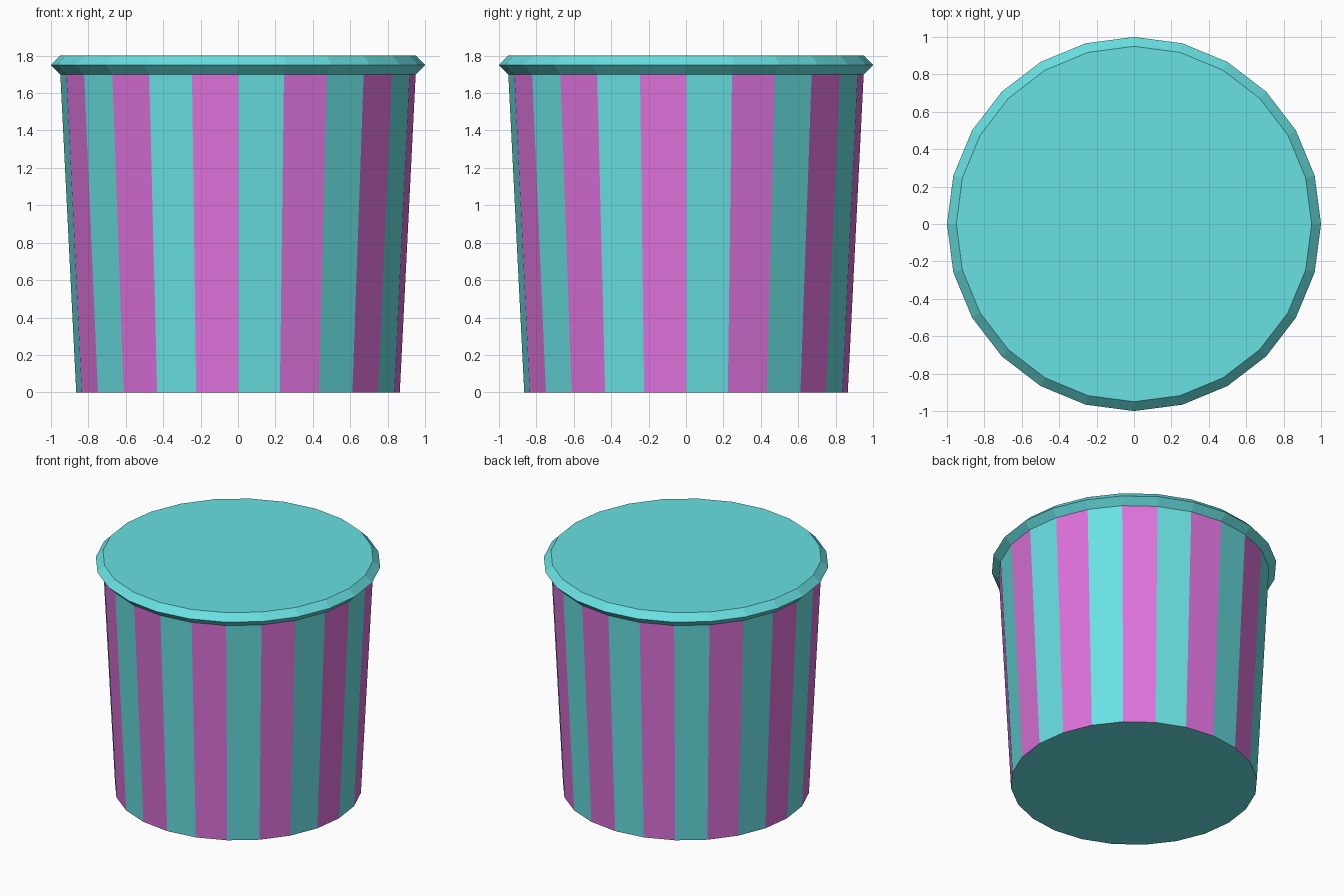
import bpy
import bmesh
from math import cos, sin, tau

if "Cube" in bpy.data.objects:
    bpy.data.objects.remove(bpy.data.objects["Cube"])

SIDES = 24


def material(name, color):
    mat = bpy.data.materials.new(name)
    mat.diffuse_color = (*color, 1)
    mat.use_nodes = True
    mat.node_tree.nodes["Principled BSDF"].inputs["Base Color"].default_value = mat.diffuse_color
    return mat


teal = material("teal", (0.14, 0.75, 0.76))
pink = material("pink", (0.73, 0.17, 0.71))


def lathe(name, profile, materials, cap_bottom=False, cap_top=False):
    """Revolve (radius, z) points; side faces cycle through the materials."""
    bm = bmesh.new()
    rings = [[bm.verts.new((r * cos(tau * i / SIDES), r * sin(tau * i / SIDES), z))
              for i in range(SIDES)] for r, z in profile]
    for low, high in zip(rings, rings[1:]):
        for i in range(SIDES):
            j = (i + 1) % SIDES
            face = bm.faces.new((low[i], low[j], high[j], high[i]))
            face.material_index = i % len(materials)
    if cap_bottom:
        bm.faces.new(rings[0][::-1])
    if cap_top:
        bm.faces.new(rings[-1])
    mesh = bpy.data.meshes.new(name)
    bm.to_mesh(mesh)
    bm.free()
    for mat in materials:
        mesh.materials.append(mat)
    obj = bpy.data.objects.new(name, mesh)
    bpy.context.collection.objects.link(obj)
    return obj


# Striped tapered tub with a plain base
lathe("striped_tub", [(0.865, 0), (0.95, 1.7)], [teal, pink], cap_bottom=True)

# Pointed rim with a flat closed top
lathe("rim_and_top", [(0.95, 1.7), (1.0, 1.75), (0.95, 1.8)], [teal], cap_top=True)
